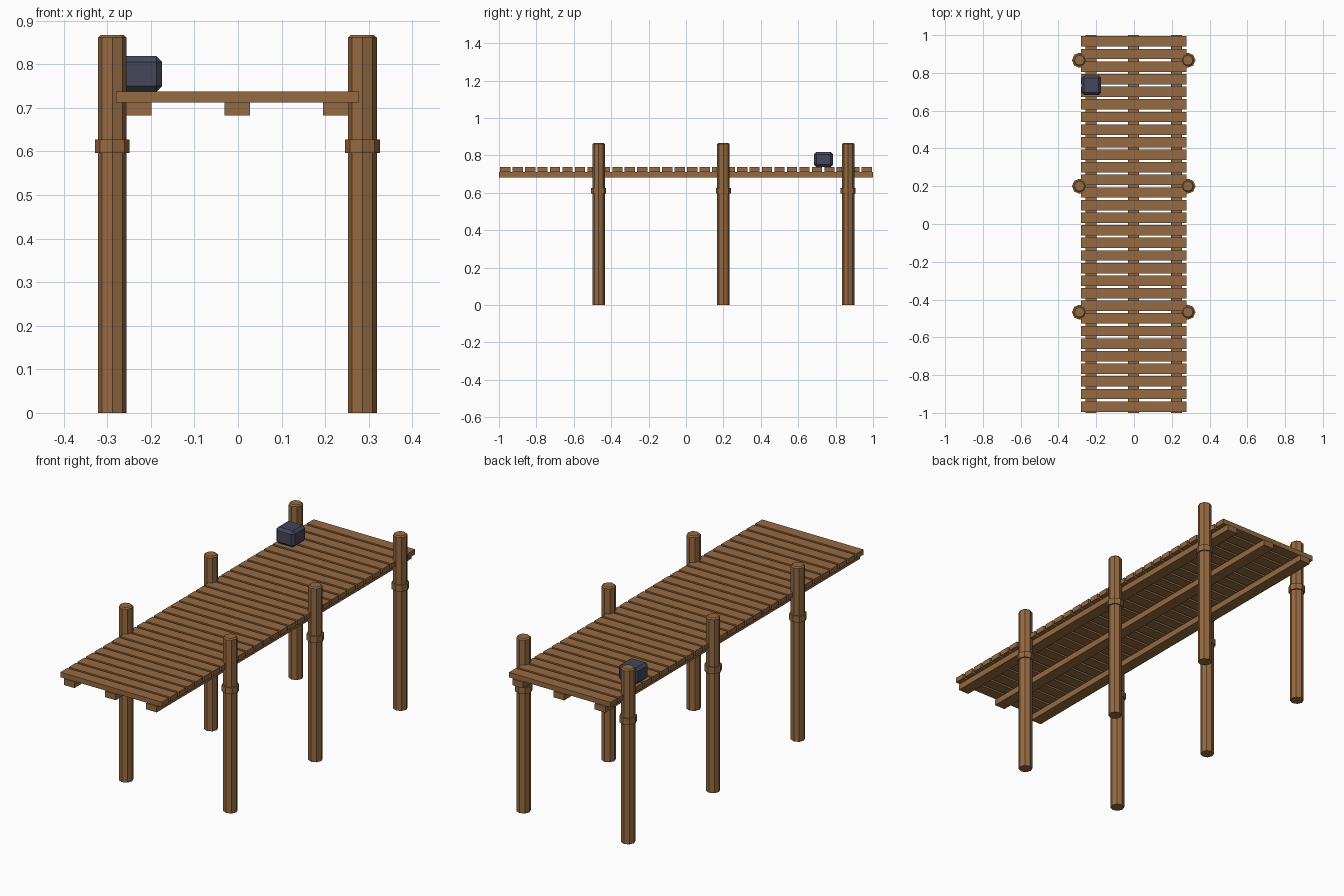
import bpy
import bmesh
from mathutils import Matrix, Vector

if "Cube" in bpy.data.objects:
    bpy.data.objects.remove(bpy.data.objects["Cube"], do_unlink=True)


def make_material(name, rgb):
    mat = bpy.data.materials.new(name)
    mat.use_nodes = True
    color = (*rgb, 1)
    mat.diffuse_color = color
    mat.node_tree.nodes["Principled BSDF"].inputs["Base Color"].default_value = color
    return mat


WOOD = make_material("brown wood", (0.30, 0.143, 0.053))
SLATE = make_material("dark slate blue", (0.06, 0.062, 0.1))


def finish(bm, name, mat):
    mesh = bpy.data.meshes.new(name)
    bm.to_mesh(mesh)
    bm.free()
    mesh.materials.append(mat)
    obj = bpy.data.objects.new(name, mesh)
    bpy.context.collection.objects.link(obj)
    return obj


def box(name, center, size, mat, bevel=0):
    bm = bmesh.new()
    bmesh.ops.create_cube(bm, size=1, matrix=Matrix.Translation(center) @ Matrix.Diagonal((*size, 1)))
    if bevel:
        bmesh.ops.bevel(bm, geom=bm.edges[:], offset=bevel, segments=1, affect='EDGES')
    return finish(bm, name, mat)


def octagon(name, x, y, z0, z1, radius, chamfer=0):
    bm = bmesh.new()
    center = Vector((x, y, (z0 + z1) / 2))
    bmesh.ops.create_cone(bm, cap_ends=True, segments=8, radius1=radius, radius2=radius,
                          depth=z1 - z0, matrix=Matrix.Translation(center))
    if chamfer:
        rim = [e for e in bm.edges if all(v.co.z > center.z for v in e.verts)]
        bmesh.ops.bevel(bm, geom=rim, offset=chamfer, segments=1, affect='EDGES')
    return finish(bm, name, WOOD)


MID_X = -0.0015  # deck centre line

# Deck planks
PLANKS = 30
PITCH = 2 / PLANKS
for i in range(PLANKS):
    y = (i - (PLANKS - 1) / 2) * PITCH
    box(f"plank_{i + 1}", (MID_X, y, 0.725), (0.558, 0.055, 0.025), WOOD)

# Joists running under the deck
for side, name in ((-1, "right"), (0, "middle"), (1, "left")):
    box(f"joist_{name}", (MID_X + side * 0.226, 0, 0.6975), (0.058, 2, 0.03), WOOD)

# Posts with collars
for side, name in ((-1, "right"), (1, "left")):
    for row, y in enumerate((-0.467, 0.2, 0.867), 1):
        x = MID_X + side * 0.287
        octagon(f"post_{name}_{row}", x, y, 0, 0.867, 0.033, 0.006)
        octagon(f"post_collar_{name}_{row}", x, y, 0.596, 0.627, 0.040)

# Chamfered crate on the deck
box("crate", (-0.2255, 0.735, 0.778), (0.103, 0.103, 0.081), SLATE, 0.013)
